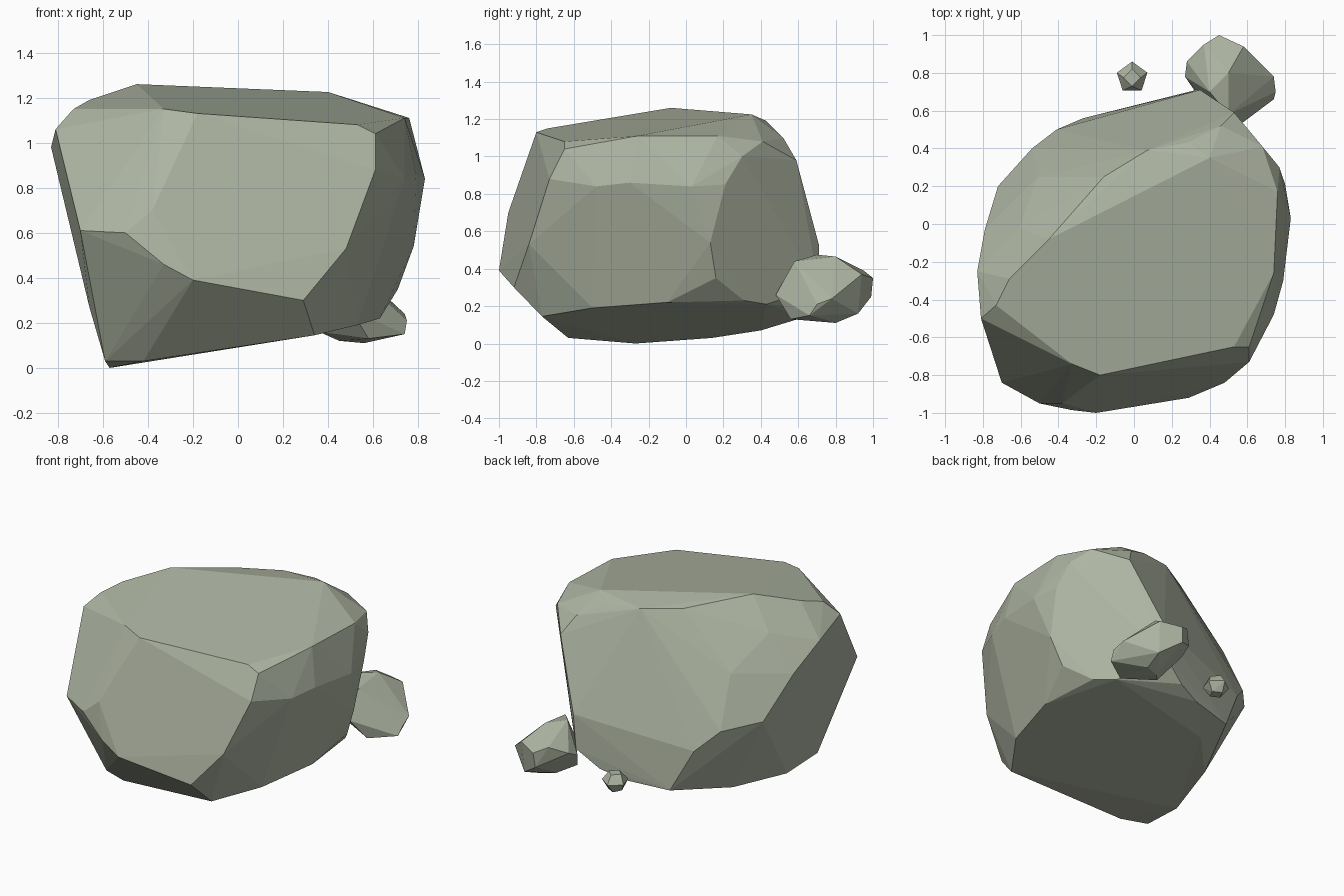
import bpy
import bmesh
import math
from mathutils import Vector

# Remove the default object
default_cube = bpy.data.objects.get("Cube")
if default_cube:
    bpy.data.objects.remove(default_cube, do_unlink=True)

# One grey-green stone colour for every rock
stone = bpy.data.materials.new("grey_green_stone")
stone.use_nodes = True
stone_colour = (.42, .46, .36, 1)
stone.diffuse_color = stone_colour
shader = stone.node_tree.nodes["Principled BSDF"]
shader.inputs["Base Color"].default_value = stone_colour
shader.inputs["Roughness"].default_value = .9


def chiselled_rock(name, *corner_groups):
    """Wrap the corners in a convex shell and merge the coplanar facets."""
    bm = bmesh.new()
    for group in corner_groups:
        for corner in group:
            bm.verts.new(corner)
    bmesh.ops.convex_hull(bm, input=list(bm.verts))
    # Drop corners which ended up inside the shell
    loose = [v for v in bm.verts if not v.link_faces]
    bmesh.ops.delete(bm, geom=loose, context="VERTS")
    bmesh.ops.dissolve_limit(bm, angle_limit=math.radians(3),
                             verts=list(bm.verts), edges=list(bm.edges))
    bmesh.ops.recalc_face_normals(bm, faces=list(bm.faces))
    mesh = bpy.data.meshes.new(name)
    bm.to_mesh(mesh)
    bm.free()
    mesh.materials.append(stone)
    rock = bpy.data.objects.new(name, mesh)
    bpy.context.scene.collection.objects.link(rock)
    for polygon in mesh.polygons:
        polygon.use_smooth = False
    return rock


def ring(centre, radius, height, sides, turn):
    """A level ring of corners used for the small chip."""
    result = []
    for i in range(sides):
        angle = turn + math.tau * i / sides
        offset = Vector((math.cos(angle), math.sin(angle), 0)) * radius
        result.append(Vector(centre) + offset + Vector((0, 0, height)))
    return result


# Boulder: sloping underside, bulging waist and tilted flat crown
underside = [
    (-.57, -.27, 0), (-.59, -.57, .03), (-.42, -.63, .03), (-.45, .14, .03),
    (.34, -.77, .145), (.53, -.5, .19), (.63, -.1, .22), (.59, .31, .23),
    (.5, .43, .21), (-.2, .4, .07),
]
back_face = [
    (-.27, .56, .12), (.03, .63, .14), (.18, .67, .19), (.33, .71, .3),
    (.35, .71, .53), (.44, .65, .75), (.53, .59, .98), (.46, .52, 1.1),
    (-.41, .5, .4), (-.54, .4, .53), (-.72, .2, .57), (-.51, .25, .86),
]
waist = [
    (-.2, -1, .39), (.29, -.92, .3), (-.33, -.985, .46),
    (-.5, -.95, .6), (-.7, -.84, .61), (-.38, -.95, .7),
    (.48, -.84, .53), (.61, -.73, .88), (-.66, -.58, .27),
    (.74, -.48, .84), (.79, -.3, .86), (.83, .03, .84),
    (.78, .13, .54), (.71, .16, .35), (.8, .21, .85), (.77, .3, 1),
    (-.83, -.25, .98), (-.79, -.03, .83), (-.61, -.02, 1.06),
]
crown = [
    (-.18, -.8, 1.13), (-.33, -.74, 1.15), (.53, -.65, 1.08),
    (.61, -.65, 1.04), (.74, -.26, 1.11), (.76, .17, 1.11),
    (.68, .41, 1.08), (.4, .35, 1.225), (.28, .43, 1.19), (.07, .39, 1.2),
    (-.16, .25, 1.21), (-.45, -.08, 1.26), (-.66, -.29, 1.19),
    (-.73, -.43, 1.15), (-.81, -.5, 1.06),
]
chiselled_rock("boulder", underside, back_face, waist, crown)

# Medium stone resting against the back left corner
stone_base = [
    (.45, .75, .12), (.56, .8, .11), (.58, .56, .13), (.74, .66, .15),
    (.74, .78, .24), (.57, .92, .16), (.36, .65, .16),
]
stone_top = [
    (.45, 1, .35), (.44, .99, .25), (.58, .94, .37), (.37, .95, .39),
    (.28, .86, .34), (.27, .78, .3), (.4, .7, .475), (.5, .8, .465),
    (.5, .48, .26), (.5, .58, .44), (.75, .7, .21),
]
chiselled_rock("side_stone", stone_base, stone_top)

# Small chip lying behind the boulder
chip_centre = (-.01, .775, .2)
chiselled_rock(
    "small_chip",
    ring(chip_centre, .045, -.06, 4, .3),
    ring(chip_centre, .085, 0, 5, math.pi / 10),
    ring(chip_centre, .045, .055, 4, 0),
)
